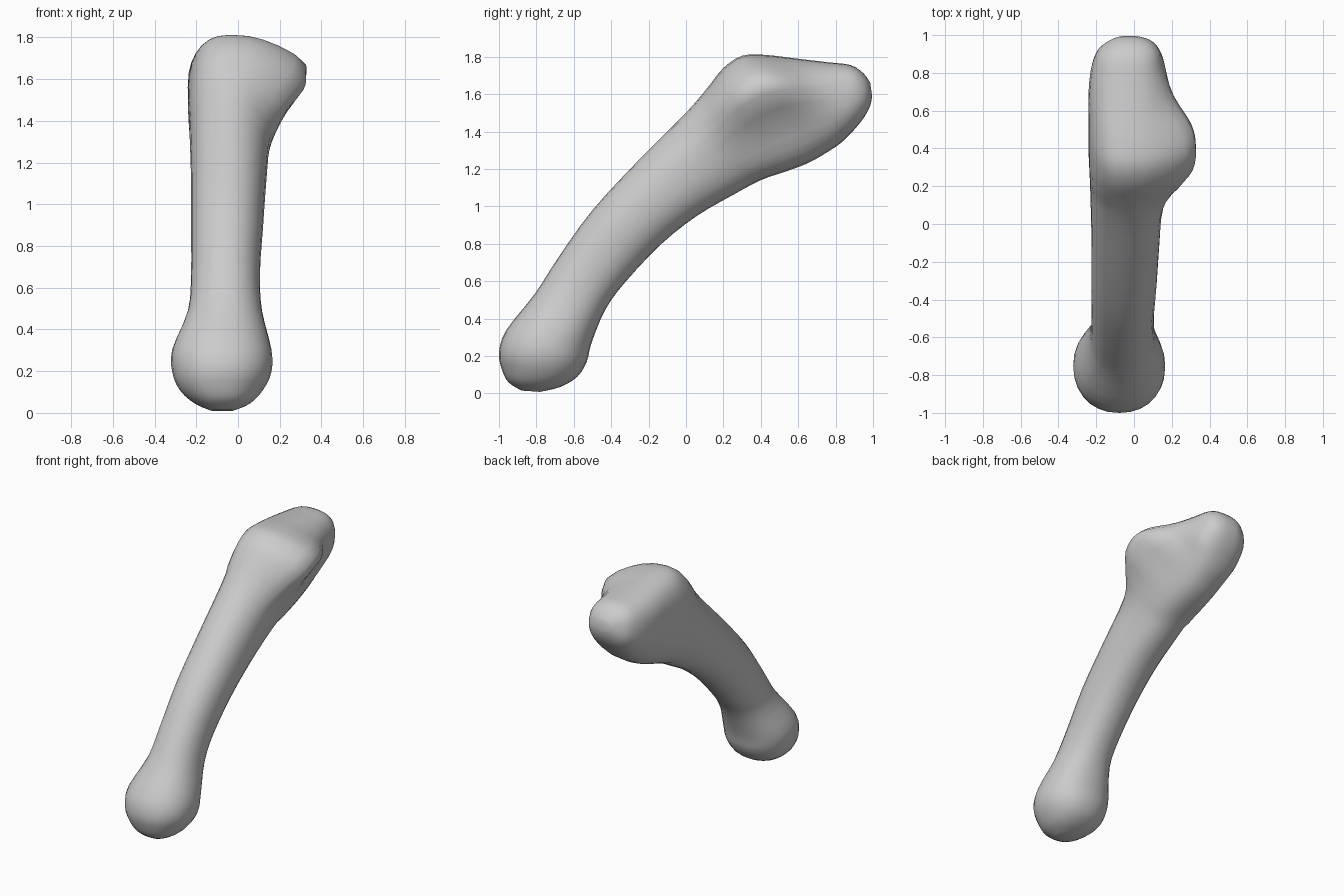
import bpy, bmesh, math
from mathutils import Vector

old = bpy.data.objects.get("Cube")
if old:
    bpy.data.objects.remove(old, do_unlink=True)

SIDES = 28   # points around each ring
STEPS = 3    # rings between two neighbouring sections

# Cross-sections from the rounded head up to the wide base:
# upper edge y, z | lower edge y, z | x min, x max | side knob size
SECTIONS = [
    (-.88, .015, -.78, .008, -.13, -.02, 0),
    (-.95, .06, -.67, .035, -.21, .06, 0),
    (-.985, .13, -.58, .09, -.28, .12, 0),
    (-1, .22, -.53, .17, -.315, .16, 0),
    (-.96, .34, -.505, .27, -.315, .16, 0),
    (-.81, .53, -.43, .45, -.24, .115, 0),
    (-.68, .73, -.32, .6, -.225, .105, 0),
    (-.5, .98, -.13, .8, -.225, .12, 0),
    (-.25, 1.25, .06, .95, -.225, .135, 0),
    (0, 1.5, .25, 1.06, -.23, .145, .02),
    (.12, 1.64, .4, 1.14, -.235, .16, .1),
    (.2, 1.74, .53, 1.185, -.24, .17, .17),
    (.3, 1.805, .65, 1.23, -.24, .17, .19),
    (.42, 1.81, .74, 1.28, -.24, .17, .16),
    (.59, 1.79, .83, 1.34, -.24, .165, .06),
    (.76, 1.77, .9, 1.41, -.225, .165, 0),
    (.88, 1.755, .955, 1.48, -.19, .135, 0),
    (.95, 1.71, .985, 1.54, -.13, .09, 0),
    (.985, 1.66, .995, 1.59, -.08, .03, 0),
]


def blend(a, b, c, d, t):
    """Smooth curve through b and c."""
    return .5 * (2 * b + (c - a) * t + (2 * a - 5 * b + 4 * c - d) * t * t
                 + (3 * b - a - 3 * c + d) * t ** 3)


def soften(v, power):
    return math.copysign(abs(v) ** power, v)


def ring_points(section):
    uy, uz, ly, lz, x0, x1, knob = section
    upper, lower = Vector((0, uy, uz)), Vector((0, ly, lz))
    middle, half = (upper + lower) / 2, (upper - lower) / 2
    # the base is boxier than the shaft and the head
    power = .82 if uy > .1 else .92
    for i in range(SIDES):
        a = math.tau * i / SIDES
        across, up = soften(math.sin(a), power), soften(math.cos(a), power)
        p = middle + half * up
        p.x = (x0 + x1) / 2 + (x1 - x0) / 2 * across
        if across > 0:
            p.x += knob * across * math.exp(-((up - .5) / .55) ** 2)
        yield p


def loft(name, sections, material):
    bm = bmesh.new()
    rings = []
    last = len(sections) - 1
    for s in range(last):
        near = [sections[min(max(s + k, 0), last)] for k in (-1, 0, 1, 2)]
        for j in range(STEPS + (s == last - 1)):
            mid = [blend(*v, j / STEPS) for v in zip(*near)]
            rings.append([bm.verts.new(p) for p in ring_points(mid)])
    for r, q in zip(rings, rings[1:]):
        for i in range(SIDES):
            k = (i + 1) % SIDES
            bm.faces.new((r[i], r[k], q[k], q[i]))
    # rounded caps
    for ring in (rings[0], rings[-1]):
        cap = bm.faces.new(ring)
        bmesh.ops.poke(bm, faces=[cap])
    bmesh.ops.recalc_face_normals(bm, faces=bm.faces[:])
    mesh = bpy.data.meshes.new(name)
    bm.to_mesh(mesh)
    bm.free()
    mesh.materials.append(material)
    mesh.shade_smooth()
    obj = bpy.data.objects.new(name, mesh)
    bpy.context.collection.objects.link(obj)
    return obj


# Plain grey bone
grey = bpy.data.materials.new("bone_grey")
grey.use_nodes = True
grey.diffuse_color = (.6, .6, .6, 1)
grey.node_tree.nodes["Principled BSDF"].inputs["Base Color"].default_value = (.6, .6, .6, 1)

bone = loft("long_bone", SECTIONS, grey)
